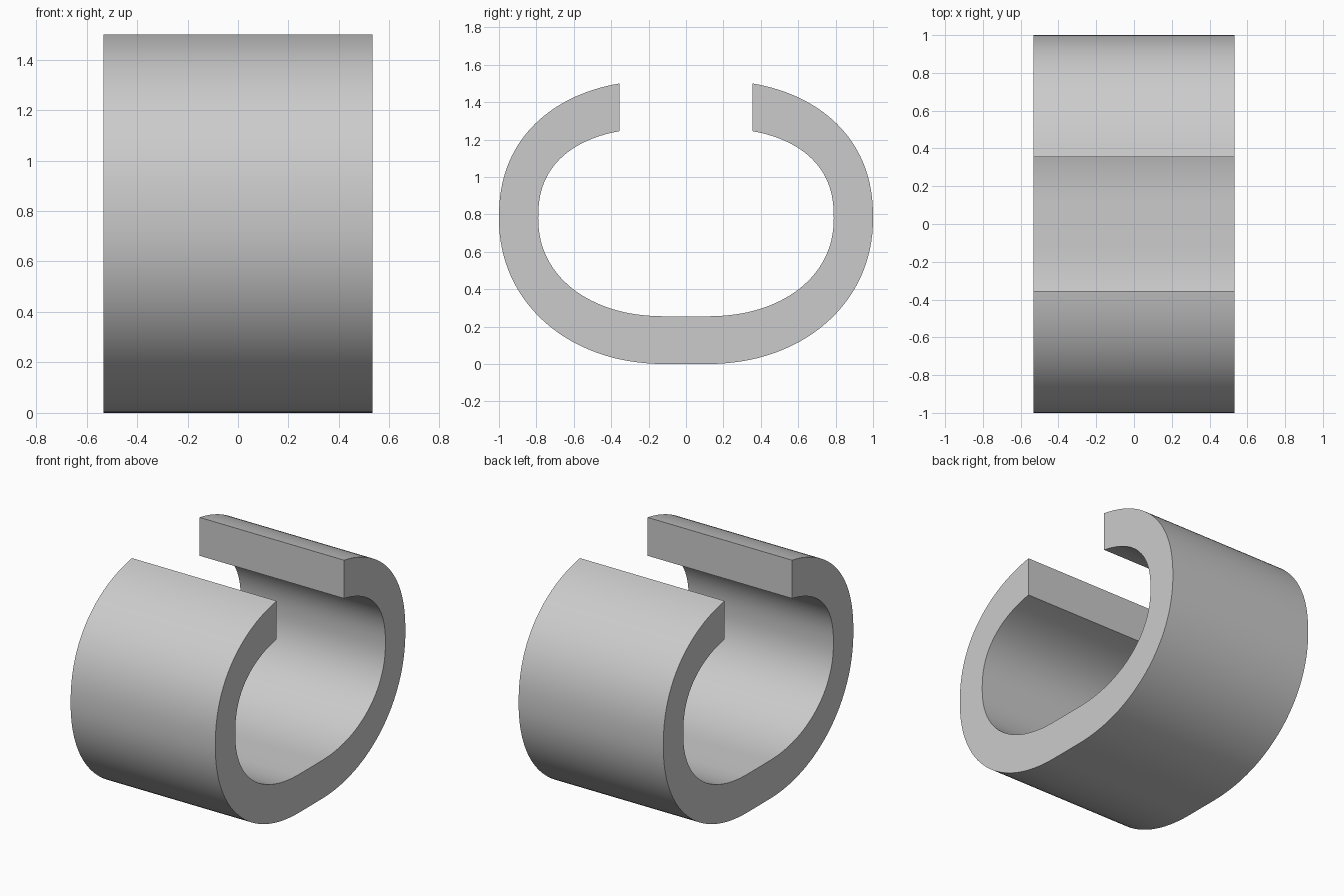
import bpy, bmesh
from math import sin, cos, acos, pi

cube = bpy.data.objects.get("Cube")
if cube:
    bpy.data.objects.remove(cube, do_unlink=True)

HALF_WIDTH = 0.533
GAP = 0.355       # half of the opening at the top
FLAT = 0.11       # half of the flat run at the bottom
MID = 0.78        # height of the widest point
STEPS = 32


def half_curve(reach, bottom, tip, low_power, high_power):
    """Right half of one wall: a superellipse arc below MID and one above."""
    a = reach - FLAT
    drop = MID - bottom
    low, high = 2 / low_power, 2 / high_power
    end = acos(((GAP - FLAT) / a) ** (1 / high))
    rise = (tip - MID) / sin(end) ** high
    pts = [(FLAT, bottom)]
    for i in range(1, STEPS + 1):
        t = pi / 2 * (1 - i / STEPS)
        pts.append((FLAT + a * cos(t) ** low, MID - drop * sin(t) ** low))
    for i in range(1, STEPS + 1):
        t = end * i / STEPS
        pts.append((FLAT + a * cos(t) ** high, MID + rise * sin(t) ** high))
    return pts


def full_curve(*args):
    """Mirror the half curve to run from one tip to the other."""
    half = half_curve(*args)
    return [(-y, z) for y, z in reversed(half)] + half


outer = full_curve(1.0, 0.0, 1.5, 2.1, 2.25)
inner = full_curve(0.79, 0.255, 1.245, 2.15, 2.4)

# Quad strip between the two walls, extruded across the width
bm = bmesh.new()
rows = [[bm.verts.new((-HALF_WIDTH, y, z)) for y, z in wall]
        for wall in (outer, inner)]
for i in range(len(outer) - 1):
    bm.faces.new((rows[0][i], rows[0][i + 1], rows[1][i + 1], rows[1][i]))
side = bmesh.ops.extrude_face_region(bm, geom=bm.faces[:], use_keep_orig=True)
moved = [v for v in side["geom"] if isinstance(v, bmesh.types.BMVert)]
bmesh.ops.translate(bm, verts=moved, vec=(2 * HALF_WIDTH, 0, 0))
bmesh.ops.recalc_face_normals(bm, faces=bm.faces[:])

mesh = bpy.data.meshes.new("open_cuff")
bm.to_mesh(mesh)
bm.free()
cuff = bpy.data.objects.new("open_cuff", mesh)
bpy.context.collection.objects.link(cuff)

# Smooth walls, sharp rims
bpy.ops.object.select_all(action="DESELECT")
cuff.select_set(True)
bpy.context.view_layer.objects.active = cuff
bpy.ops.object.shade_smooth_by_angle(angle=pi / 6)
